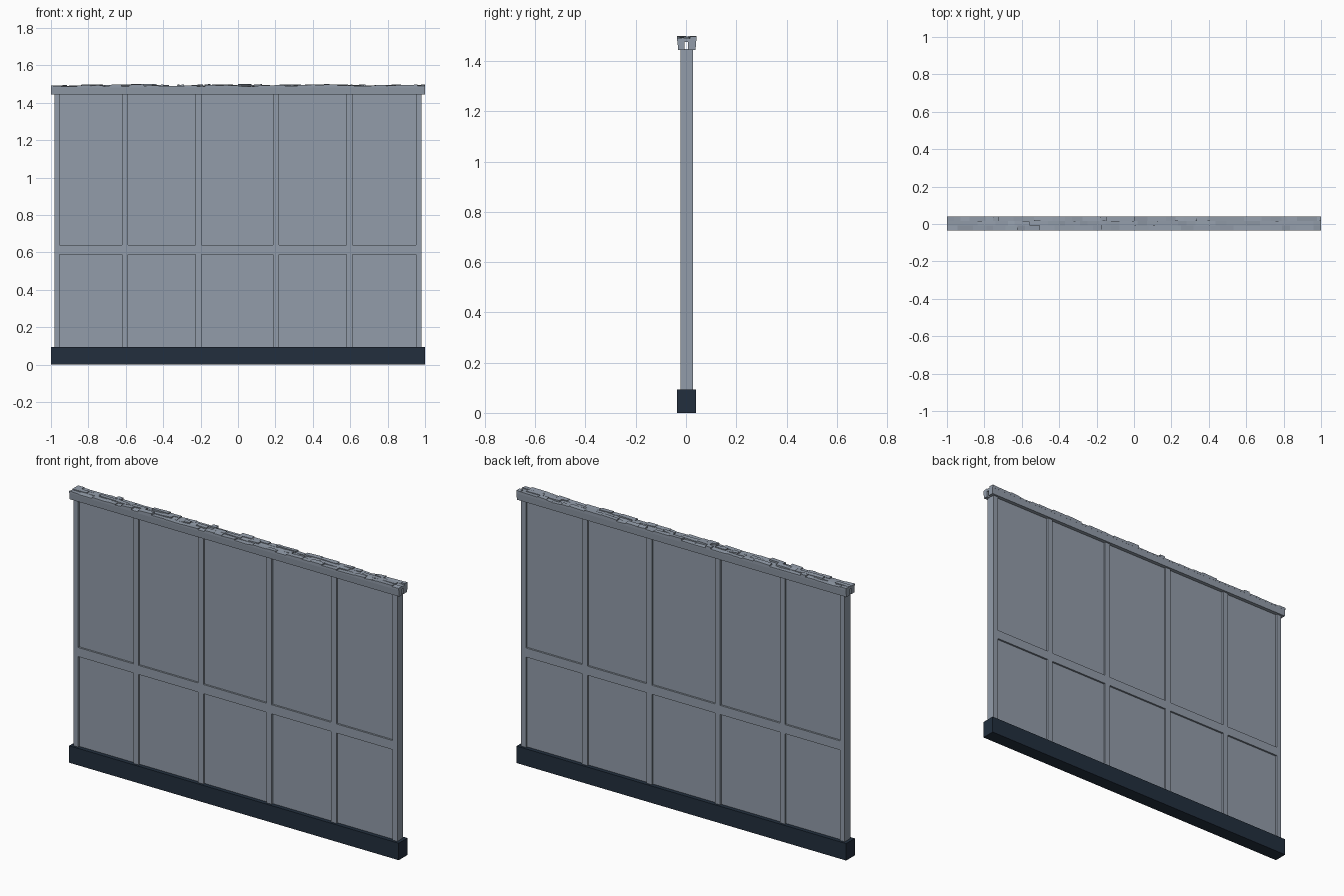
import bpy, bmesh, random

if "Cube" in bpy.data.objects:
    bpy.data.objects.remove(bpy.data.objects["Cube"])
random.seed(7)

def material(name, rgb):
    m = bpy.data.materials.new(name)
    m.diffuse_color = (*rgb, 1)
    m.use_nodes = True
    m.node_tree.nodes["Principled BSDF"].inputs["Base Color"].default_value = m.diffuse_color
    return m

GREY = material("blue grey metal", (0.29, 0.335, 0.40))
DARK = material("dark navy base", (0.016, 0.028, 0.048))

def add_box(bm, x0, x1, y0, y1, z0, z1):
    v = [bm.verts.new((x, y, z)) for z in (z0, z1)
         for x, y in ((x0, y0), (x1, y0), (x1, y1), (x0, y1))]
    for f in ((3, 2, 1, 0), (4, 5, 6, 7), (0, 1, 5, 4),
              (1, 2, 6, 5), (2, 3, 7, 6), (3, 0, 4, 7)):
        bm.faces.new([v[i] for i in f])

def finish(name, bm, mat):
    bmesh.ops.recalc_face_normals(bm, faces=bm.faces)
    me = bpy.data.meshes.new(name)
    bm.to_mesh(me)
    bm.free()
    me.materials.append(mat)
    ob = bpy.data.objects.new(name, me)
    bpy.context.collection.objects.link(ob)
    return ob

def box(name, mat, *dims):
    bm = bmesh.new()
    add_box(bm, *dims)
    return finish(name, bm, mat)

def extrude_x(name, mat, profile, x0, x1):
    """Sweep a closed (y, z) profile along x."""
    bm = bmesh.new()
    f = bm.faces.new([bm.verts.new((x0, y, z)) for y, z in profile])
    r = bmesh.ops.extrude_face_region(bm, geom=[f])
    bmesh.ops.translate(bm, vec=(x1 - x0, 0, 0),
                        verts=[g for g in r["geom"] if isinstance(g, bmesh.types.BMVert)])
    return finish(name, bm, mat)

FY, BY = -0.022, 0.027          # front and back of the frame

# Dark base plinth
box("base_plinth", DARK, -1, 1, -0.035, 0.040, 0, 0.093)

# Recessed panel sheet
box("panel_sheet", GREY, -0.97, 0.97, FY + 0.010, BY - 0.010, 0.08, 1.447)

# Outer posts and mullions
for name, x0, x1 in (("left_post", -0.982, -0.955), ("mullion_1", -0.62, -0.588),
                     ("mullion_2", -0.226, -0.194), ("mullion_3", 0.188, 0.22),
                     ("mullion_4", 0.58, 0.612), ("right_post", 0.953, 0.982)):
    box(name, GREY, x0, x1, FY, BY, 0.08, 1.447)

# Horizontal middle rail, and thin rails bordering top and bottom
box("middle_rail", GREY, -0.975, 0.975, FY, BY, 0.589, 0.639)

# Hollow top rail, slotted from below
extrude_x("top_rail", GREY, [
    (-0.031, 1.444), (-0.006, 1.444), (-0.006, 1.476), (0.007, 1.476),
    (0.007, 1.444), (0.038, 1.444), (0.041, 1.486), (-0.035, 1.486)], -1, 1)

# Broken, uneven slabs along the rail top
bm = bmesh.new()
for y0, y1 in ((-0.035, -0.008), (-0.008, 0.016), (0.016, 0.041)):
    x = -1.0
    while x < 1.0:
        end = min(x + random.uniform(0.03, 0.11), 1.0)
        if 1.0 - end < 0.02:
            end = 1.0
        add_box(bm, x, end, y0, y1, 1.480, random.uniform(1.487, 1.498))
        x = end
# Tilt the slab tops slightly
for v in bm.verts:
    if v.co.z > 1.483:
        v.co.z = max(1.4865, min(1.5, v.co.z + random.uniform(-0.003, 0.003)))
finish("rough_top_slabs", bm, GREY)
